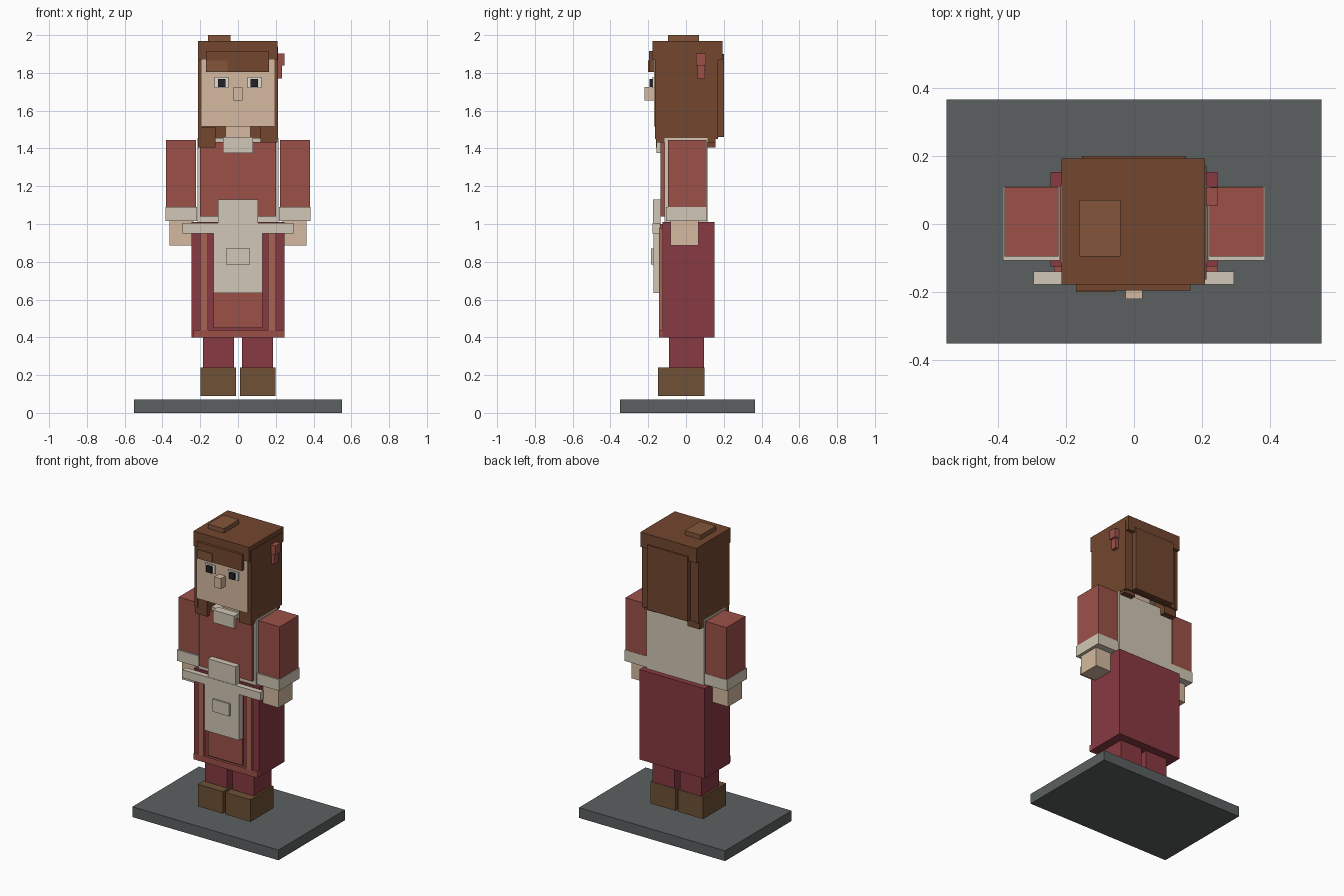
import bpy
import bmesh

if "Cube" in bpy.data.objects:
    bpy.data.objects.remove(bpy.data.objects["Cube"])


def material(name, rgb):
    # screen colour to linear
    m = bpy.data.materials.new(name)
    m.diffuse_color = [(c / 255) ** 2.2 for c in rgb] + [1]
    m.use_nodes = True
    m.node_tree.nodes["Principled BSDF"].inputs["Base Color"].default_value = m.diffuse_color
    return m


STONE = material("stone", (92, 96, 96))
LEATHER = material("leather", (110, 82, 58))
WINE = material("wine", (135, 60, 68))
RED = material("red", (155, 82, 74))
ROSE = material("rose", (168, 98, 86))
CREAM = material("cream", (208, 198, 180))
SKIN = material("skin", (212, 184, 158))
HAIR = material("hair", (114, 72, 50))
HAIR_LIGHT = material("hair_light", (130, 86, 60))
WHITE = material("eye_white", (225, 220, 210))
DARK = material("pupil", (40, 38, 42))


def box(name, mat, x, y, z):
    """Axis-aligned block from (min, max) ranges."""
    bm = bmesh.new()
    bmesh.ops.create_cube(bm, size=1)
    for v in bm.verts:
        v.co = [r[0] if c < 0 else r[1] for c, r in zip(v.co, (x, y, z))]
    me = bpy.data.meshes.new(name)
    bm.to_mesh(me)
    bm.free()
    me.materials.append(mat)
    ob = bpy.data.objects.new(name, me)
    bpy.context.collection.objects.link(ob)
    return ob


def pair(name, mat, x, y, z):
    """Block on the +x side and its mirror on the -x side."""
    box(name + "_right", mat, x, y, z)
    box(name + "_left", mat, (-x[1], -x[0]), y, z)


# base
box("base", STONE, (-.55, .55), (-.35, .365), (0, .07))

# legs and boots
pair("boot", LEATHER, (.01, .198), (-.148, .098), (.09, .24))
pair("leg", WINE, (.02, .185), (-.09, .095), (.235, .45))

# skirt with hem, front panel and trim strips
box("skirt", WINE, (-.245, .245), (-.125, .152), (.398, 1.01))
box("skirt_hem", RED, (-.235, .245), (-.142, -.12), (.398, .44))
box("skirt_front_panel", RED, (-.13, .13), (-.137, -.12), (.45, 1.0))
pair("skirt_trim", ROSE, (.16, .2), (-.142, -.12), (.44, .98))

# torso and bodice
box("torso", CREAM, (-.215, .215), (-.115, .115), (1.0, 1.455))
box("bodice", RED, (-.2, .2), (-.135, -.11), (1.04, 1.435))
box("collar", CREAM, (-.08, .08), (-.155, -.1), (1.375, 1.46))

# apron
box("apron_bib", CREAM, (-.105, .105), (-.175, -.135), (1.0, 1.13))
box("apron_skirt", CREAM, (-.13, .13), (-.173, -.137), (.635, .955))
box("apron_belt", CREAM, (-.295, .293), (-.178, -.14), (.95, 1.005))
box("apron_pocket", CREAM, (-.063, .063), (-.185, -.17), (.785, .87))

# arms
pair("sleeve", RED, (.222, .38), (-.095, .108), (1.085, 1.445))
pair("cuff", CREAM, (.217, .384), (-.107, .11), (1.015, 1.09))
pair("hand", SKIN, (.235, .363), (-.083, .065), (.885, 1.02))

# neck, head and face
box("neck", SKIN, (-.065, .065), (-.08, .08), (1.44, 1.53))
box("head", SKIN, (-.192, .192), (-.17, .16), (1.515, 1.9))
pair("eye", WHITE, (.05, .125), (-.178, -.165), (1.72, 1.777))
pair("pupil", DARK, (.067, .105), (-.192, -.17), (1.725, 1.768))
box("nose", SKIN, (-.025, .025), (-.22, -.165), (1.655, 1.725))

# hair
box("hair_cap", HAIR, (-.212, .208), (-.177, .192), (1.87, 1.97))
pair("hair_side", HAIR, (.19, .212), (-.163, .17), (1.45, 1.94))
box("hair_back", HAIR, (-.195, .195), (.15, .168), (1.455, 1.9))
box("hair_back_panel", HAIR, (-.153, .153), (.165, .2), (1.46, 1.9))
box("fringe", HAIR, (-.17, .165), (-.195, -.165), (1.805, 1.915))
box("fringe_lock", HAIR_LIGHT, (-.17, -.055), (-.2, -.165), (1.805, 1.865))
box("lock_left", HAIR, (-.212, -.12), (-.16, .155), (1.405, 1.51))
box("lock_right", HAIR, (.12, .208), (-.16, .155), (1.432, 1.515))
box("hair_tuft", HAIR_LIGHT, (-.16, -.04), (-.095, .07), (1.96, 2.0))

# ribbon
box("ribbon_knot", RED, (.205, .246), (.053, .107), (1.84, 1.903))
box("ribbon_tail", RED, (.205, .233), (.06, .1), (1.77, 1.85))
